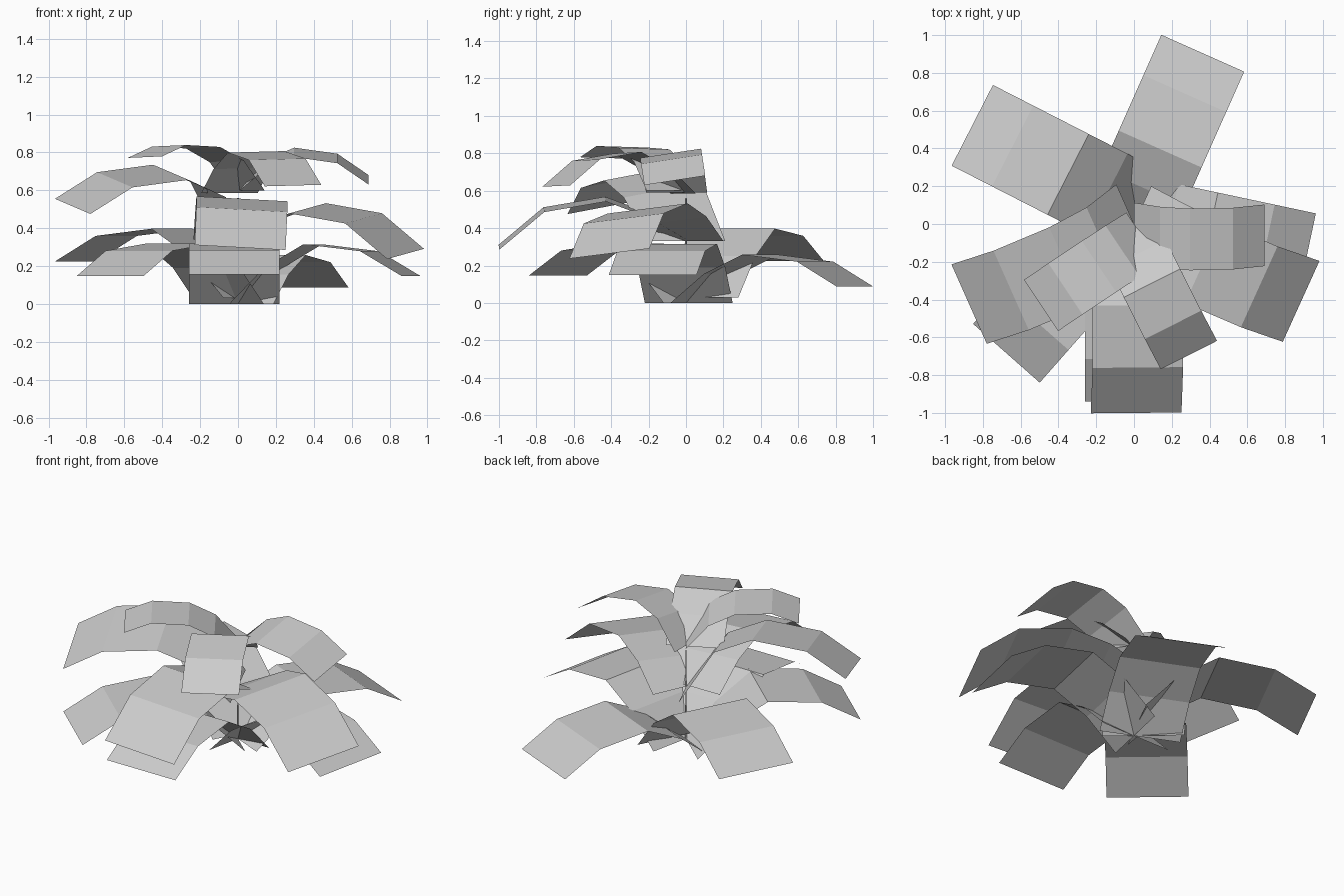
import bpy, bmesh, math
from mathutils import Vector

default_cube = bpy.data.objects.get("Cube")
if default_cube:
    bpy.data.objects.remove(default_cube, do_unlink=True)

# One plain grey for the whole plant
grey = bpy.data.materials.new("leaf grey")
grey.use_nodes = True
grey.diffuse_color = (0.6, 0.6, 0.6, 1)
grey.node_tree.nodes["Principled BSDF"].inputs["Base Color"].default_value = (0.6, 0.6, 0.6, 1)


def finish(name, bm):
    mesh = bpy.data.meshes.new(name)
    bm.to_mesh(mesh)
    bm.free()
    mesh.materials.append(grey)
    obj = bpy.data.objects.new(name, mesh)
    bpy.context.collection.objects.link(obj)
    return obj


def make_leaf(name, heading, length, half_width, base, crown, tip,
              shift=0, roll=0, shoulder=0.6, droop=0.78):
    """Straight-sided strip that rises from the stem, arches over and droops."""
    angle = math.radians(heading)
    outward = Vector((math.cos(angle), math.sin(angle), 0))
    sideways = Vector((-outward.y, outward.x, 0))
    # Creases as (fraction of length, height)
    arch = [
        (0, base),
        (0.2, base + shoulder * (crown - base)),
        (0.43, crown),
        (0.76, tip + droop * (crown - tip)),
        (1, tip),
    ]
    bm = bmesh.new()
    rows = []
    for along, height in arch:
        row = []
        lean = (height - base) * roll / half_width
        for side in (-1, 1):
            point = outward * along * length + sideways * (shift - lean + side * half_width)
            point.z = height + side * roll * min(1, along * 5)
            row.append(bm.verts.new(point))
        rows.append(row)
    for near, far in zip(rows, rows[1:]):
        bm.faces.new((near[0], far[0], far[1], near[1]))
    return finish(name, bm)


# Lower whorl: broad leaves rising from the ground
make_leaf("lower_leaf_front", -90, 0.94, 0.24, 0, 0.32, 0.155, -0.02)
make_leaf("lower_leaf_left", -12, 0.93, 0.24, 0, 0.315, 0.148, 0.015)
make_leaf("lower_leaf_back", 66, 0.974, 0.24, 0, 0.258, 0.087, 0.035)
make_leaf("lower_leaf_back_right", 152.9, 1.0, 0.24, 0.03, 0.397, 0.225, -0.075)
make_leaf("lower_leaf_front_right", 228.6, 0.96, 0.235, 0, 0.318, 0.147, -0.054)

# Middle whorl: broad leaves, slightly rolled
make_leaf("middle_leaf_left", -24.4, 0.975, 0.235, 0.33, 0.505, 0.264, -0.015, 0.027)
make_leaf("middle_leaf_front", -89.5, 1.0, 0.24, 0.34, 0.555, 0.298, 0.005, -0.013)
make_leaf("middle_leaf_right", 204, 0.97, 0.23, 0.33, 0.695, 0.515, 0, -0.04, 0.75)

# Top whorl: smaller leaves
make_leaf("top_leaf_front", -63.4, 0.75, 0.167, 0.585, 0.803, 0.625, -0.05, 0.004)
make_leaf("top_leaf_left", 0, 0.69, 0.163, 0.59, 0.8, 0.655, -0.05, 0.025, 0.68)
make_leaf("top_leaf_right", 213.7, 0.648, 0.163, 0.6, 0.825, 0.775, 0.09, 0.004, 0.68, 1.2)

# Thin central stem
bm = bmesh.new()
bmesh.ops.create_cone(bm, cap_ends=True, segments=4, radius1=0.006, radius2=0.004, depth=0.56)
bmesh.ops.translate(bm, verts=bm.verts, vec=(0, 0, 0.28))
finish("stem", bm)
